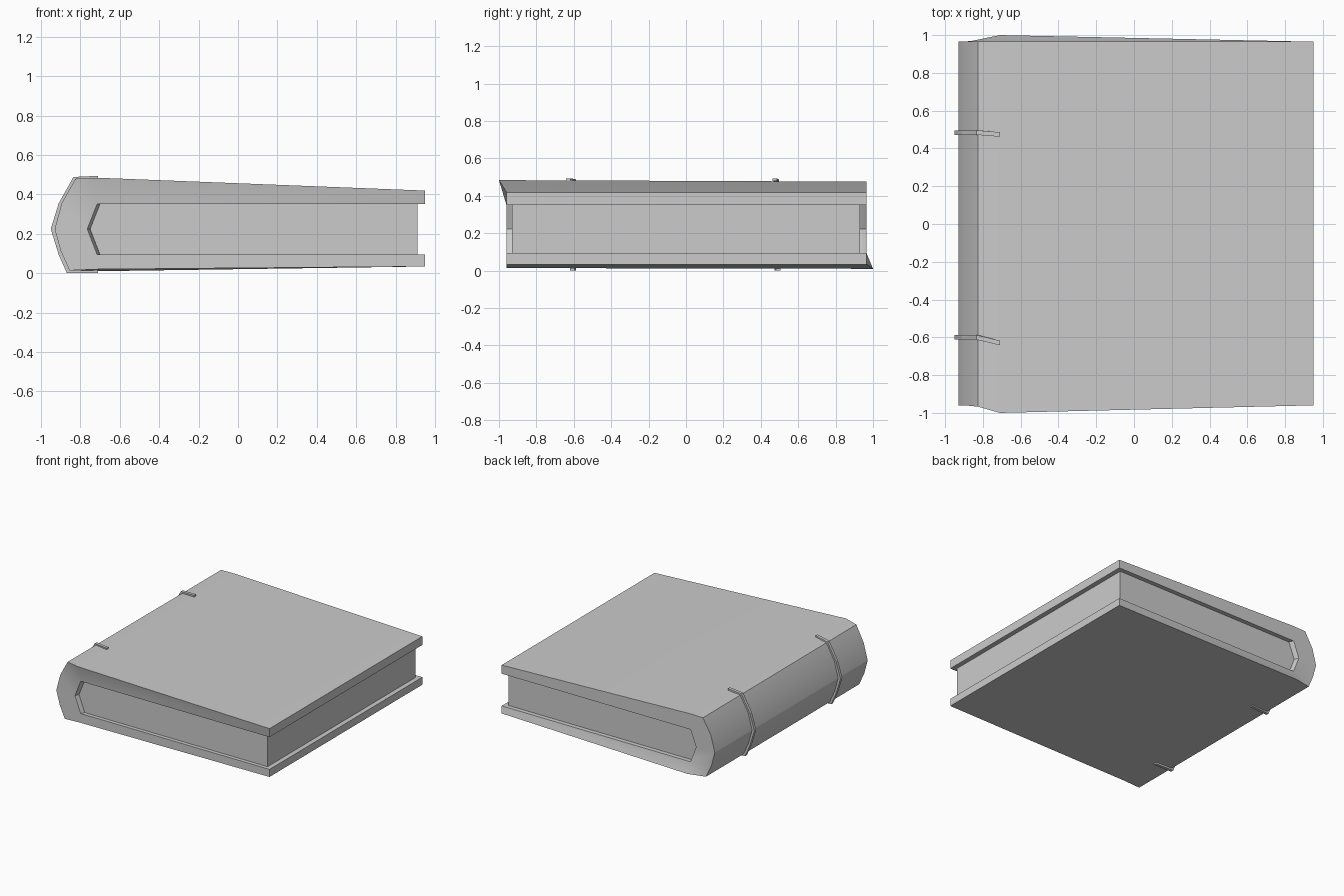
import bpy, bmesh

if "Cube" in bpy.data.objects:
    bpy.data.objects.remove(bpy.data.objects["Cube"])

# Outer cover profile (x, z front, z back, y front, y back), top fore-edge round the spine to the bottom
OUTER = [(.95, .425, .425, -.96, .965), (-.71, .49, .482, -1.0, .965), (-.825, .485, .48, -.967, .965),
         (-.895, .36, .36, -.96, .965), (-.93, .23, .23, -.96, .965), (-.90, .12, .12, -.96, .965),
         (-.855, .02, .02, -.96, .97), (-.71, .026, .016, -.96, 1.0), (.95, .04, .04, -.96, .965)]
# Inner profile (x, z) at the cover edge and at the page block
INNER = [(.95, .357), (-.715, .357), (-.765, .23), (-.715, .10), (.95, .10)]
PAGES = [(.95, .357), (-.70, .357), (-.75, .23), (-.70, .10), (.95, .10)]
PAIR = [0, 1, 1, 1, 2, 3, 3, 3, 4]


def finish(name, bm, smooth=False):
    bmesh.ops.recalc_face_normals(bm, faces=bm.faces)
    me = bpy.data.meshes.new(name)
    bm.to_mesh(me)
    bm.free()
    ob = bpy.data.objects.new(name, me)
    bpy.context.collection.objects.link(ob)
    if smooth:
        bpy.ops.object.select_all(action='DESELECT')
        ob.select_set(True)
        bpy.context.view_layer.objects.active = ob
        bpy.ops.object.shade_smooth_by_angle()
    return ob


def face(bm, *verts):
    bm.faces.new(list(dict.fromkeys(verts)))


def skin(bm, rows):
    for a, b in zip(rows, rows[1:]):
        for i in range(len(a) - 1):
            face(bm, a[i], a[i + 1], b[i + 1], b[i])


# Cover: outer shell, tapered inner lining, head and tail edges
bm = bmesh.new()
front = [bm.verts.new((x, yf, zf)) for x, zf, zb, yf, yb in OUTER]
back = [bm.verts.new((x, yb, zb)) for x, zf, zb, yf, yb in OUTER]
rings = [[bm.verts.new((x, y, z)) for x, z in prof]
         for prof, y in ((INNER, -.96), (PAGES, -.93), (PAGES, .93), (INNER, .965))]
skin(bm, [front, back])
skin(bm, rings)
for out, ring in ((front, rings[0]), (back, rings[3])):
    skin(bm, [out, [ring[i] for i in PAIR]])
for i in (0, -1):
    face(bm, front[i], back[i], *[r[i] for r in reversed(rings)])
finish("cover", bm, smooth=True)

# Page block: pointed prism
bm = bmesh.new()
prof = [(.912, .357)] + PAGES[1:4] + [(.912, .10)]
ends = [[bm.verts.new((x, y, z)) for x, z in prof] for y in (-.93, .93)]
for e in ends:
    bm.faces.new(e)
skin(bm, [e + e[:1] for e in ends])
finish("page_block", bm)

# Spine bands: thin straps wrapped round the spine
BAND = [(-.71, .50), (-.835, .494), (-.91, .36), (-.95, .23), (-.91, .10), (-.868, .006), (-.71, .008)]


def band(name, y_mid, y_top, y_bottom, w=.012):
    ys = [y_top] + [y_mid] * 5 + [y_bottom]
    bm = bmesh.new()
    rows = []
    for (x, z), o, y in zip(BAND, OUTER[1:8], ys):
        ox, oz = o[0], (o[1] + o[2]) / 2
        row = [bm.verts.new(p) for p in ((x, y - w, z), (x, y + w, z), (ox, y + w, oz), (ox, y - w, oz))]
        rows.append(row + row[:1])
    skin(bm, rows)
    for r in (rows[0], rows[-1]):
        face(bm, *r)
    finish(name, bm)


band("spine_band_back", .484, .474, .492)
band("spine_band_front", -.60, -.63, -.607)

# Rest the book on the ground
low = min(v.co.z for o in bpy.data.objects for v in o.data.vertices)
for o in bpy.data.objects:
    o.location.z -= low
